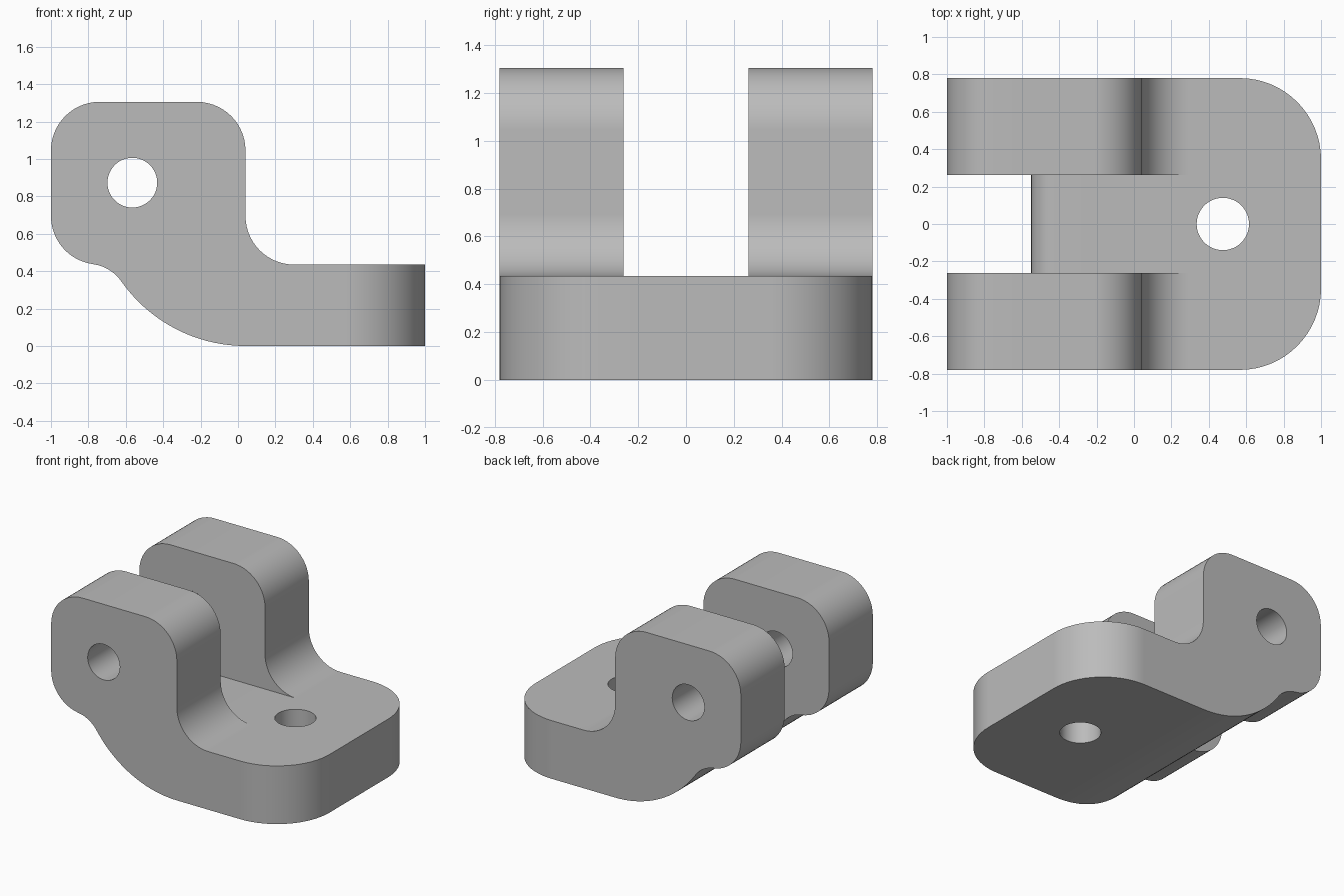
import bpy, bmesh, math

cube = bpy.data.objects.get("Cube")
if cube:
    bpy.data.objects.remove(cube, do_unlink=True)

HALF_WIDTH, SLOT_HALF = 0.78, 0.262
FLOOR, TOP, R = 0.435, 1.305, 0.26     # base thickness, ear height, corner radius
BELLY, BELLY_R = (0.04, 0.81), 0.81    # large arc under the ears
COVE, COVE_R = (-0.804, 0.219), 0.22   # concave blend between ear and belly
NOSE, NOSE_R = (-0.42, 0.305), 0.13    # rounded end of the tongue between the ears

grey = bpy.data.materials.new("plain_grey")
grey.use_nodes = True
colour = (0.5, 0.5, 0.5, 1)
grey.diffuse_color = colour
grey.node_tree.nodes["Principled BSDF"].inputs["Base Color"].default_value = colour


def angle(a, b):
    """Direction in degrees from point a to point b."""
    return math.degrees(math.atan2(b[1] - a[1], b[0] - a[0]))


def arc(centre, radius, start, end, steps=14):
    angles = [math.radians(start + (end - start) * i / steps) for i in range(steps + 1)]
    return [(centre[0] + radius * math.cos(a), centre[1] + radius * math.sin(a)) for a in angles]


def extrude_profile(name, points, half):
    """Solid made by sweeping an x-z outline from -half to +half in y."""
    bm = bmesh.new()
    face = bm.faces.new([bm.verts.new((x, -half, z)) for x, z in points])
    swept = bmesh.ops.extrude_face_region(bm, geom=[face])["geom"]
    bmesh.ops.translate(bm, vec=(0, 2 * half, 0),
                        verts=[v for v in swept if isinstance(v, bmesh.types.BMVert)])
    bmesh.ops.recalc_face_normals(bm, faces=bm.faces)
    mesh = bpy.data.meshes.new(name)
    bm.to_mesh(mesh)
    bm.free()
    mesh.materials.append(grey)
    obj = bpy.data.objects.new(name, mesh)
    bpy.context.collection.objects.link(obj)
    return obj


def cut(target, cutter):
    cutter.hide_render = True
    mod = target.modifiers.new("cut", "BOOLEAN")
    mod.operation, mod.solver, mod.object = "DIFFERENCE", "EXACT", cutter
    bpy.context.view_layer.objects.active = target
    bpy.ops.object.modifier_apply(modifier=mod.name)
    bpy.data.objects.remove(cutter, do_unlink=True)


def cylinder_cutter(radius, location, rotation):
    bpy.ops.mesh.primitive_cylinder_add(vertices=48, radius=radius, depth=3,
                                        location=location, rotation=rotation)
    return bpy.context.object


# Bracket side outline, running clockwise from the end of the base
corner = (-1 + R, FLOOR + R)
cove_belly = angle(COVE, BELLY)
cove_corner = angle(COVE, corner)
nose_contact = angle(BELLY, NOSE)
outline = [(1, 0), (1, FLOOR)]
outline += arc((0.04 + R, FLOOR + R), R, 270, 180)
outline += arc((0.04 - R, TOP - R), R, 0, 90)
outline += arc((-1 + R, TOP - R), R, 90, 180)
outline += arc(corner, R, 180, cove_corner + 180)
outline += arc(COVE, COVE_R, cove_corner, cove_belly)[1:]
outline += arc(BELLY, BELLY_R, cove_belly - 180, nose_contact)[1:]
outline += arc(BELLY, BELLY_R, nose_contact, -90)[1:]
bracket = extrude_profile("bracket_body", outline, HALF_WIDTH)

# Rounded upright corners at the free end of the base
bm = bmesh.new()
bm.from_mesh(bracket.data)
uprights = [e for e in bm.edges
            if all(v.co.x > 0.99 for v in e.verts)
            and abs(e.verts[0].co.y - e.verts[1].co.y) < 0.01]
bmesh.ops.bevel(bm, geom=uprights, offset=0.435, segments=16, profile=0.5, affect="EDGES")
bm.to_mesh(bracket.data)
bm.free()

# Slot between the ears, leaving the round-nosed tongue
slot = arc(NOSE, NOSE_R, 90, nose_contact + 360)
slot += [(-0.52, -0.2), (-1.2, -0.2), (-1.2, 1.6), (0.04 + R, 1.6), (0.04 + R, FLOOR)]
cut(bracket, extrude_profile("slot_cutter", slot, SLOT_HALF))

# Pin hole through both ears and bolt hole through the base
cut(bracket, cylinder_cutter(0.133, (-0.565, 0, 0.873), (math.pi / 2, 0, 0)))
cut(bracket, cylinder_cutter(0.14, (0.475, 0, 0), (0, 0, 0)))

# Smooth curves with crisp edges
bpy.ops.object.select_all(action="DESELECT")
bracket.select_set(True)
bpy.context.view_layer.objects.active = bracket
bpy.ops.object.shade_smooth_by_angle(angle=math.radians(30))
normals = bracket.modifiers.new("flat_face_normals", "WEIGHTED_NORMAL")
normals.keep_sharp = True
